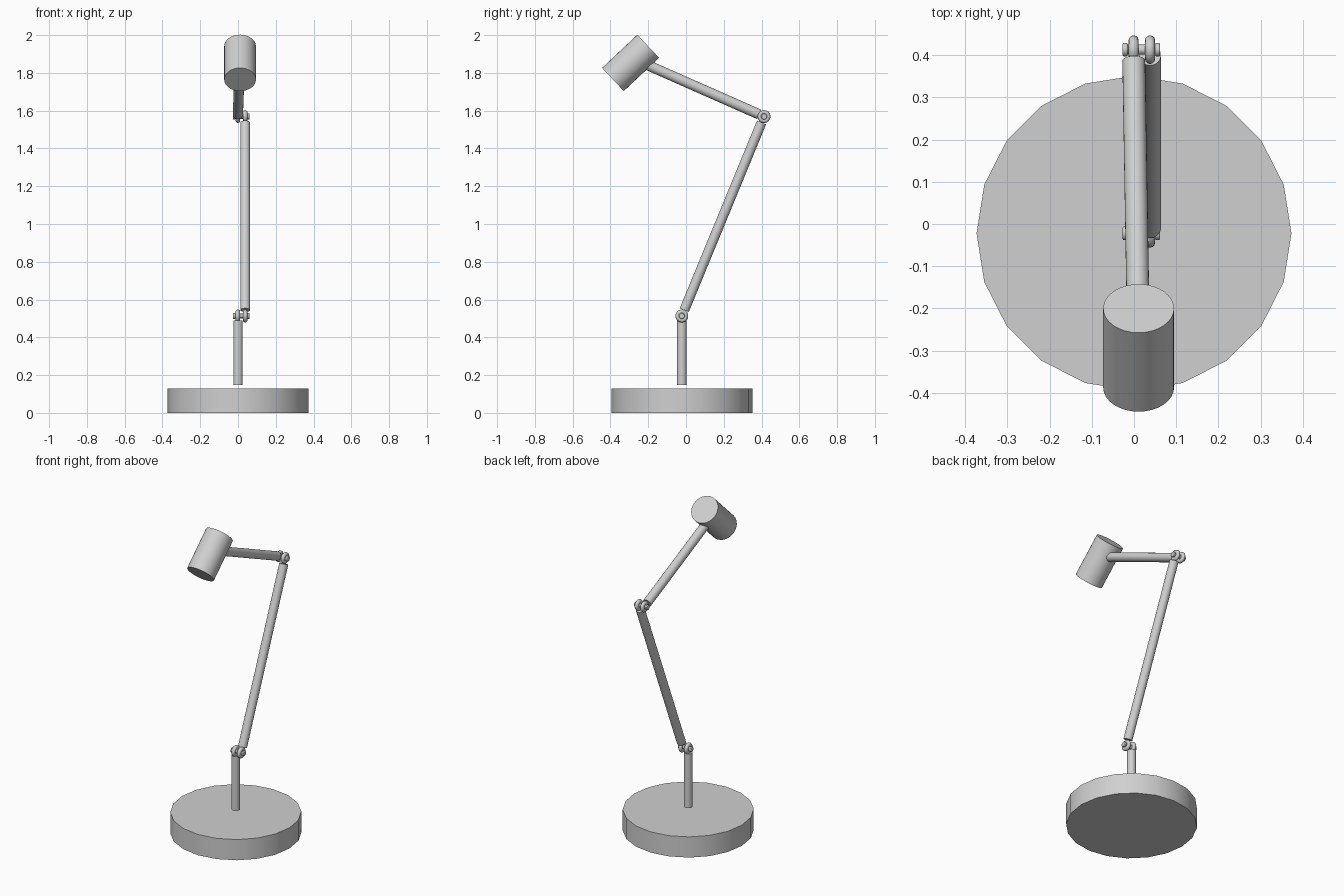
import bpy
from math import radians
from mathutils import Vector

cube = bpy.data.objects.get("Cube")
if cube:
    bpy.data.objects.remove(cube, do_unlink=True)

grey = bpy.data.materials.new("light grey")
grey.use_nodes = True
grey.diffuse_color = (0.63, 0.63, 0.63, 1)
grey.node_tree.nodes["Principled BSDF"].inputs["Base Color"].default_value = (0.63, 0.63, 0.63, 1)


def finish(name):
    obj = bpy.context.object
    obj.name = name
    obj.data.materials.append(grey)
    bpy.ops.object.shade_smooth_by_angle(angle=radians(35))
    return obj


def rod(name, start, end, radius, sides=24):
    """Capped cylinder between two points."""
    a, b = Vector(start), Vector(end)
    turn = (b - a).to_track_quat('Z', 'Y').to_euler()
    bpy.ops.mesh.primitive_cylinder_add(vertices=sides, radius=radius, depth=(b - a).length,
                                        location=(a + b) / 2, rotation=turn)
    return finish(name)


def hinge(name, y, z):
    """Two ring knuckles side by side with a headed pin through them."""
    for side, x in (("right", INNER), ("left", OUTER)):
        bpy.ops.mesh.primitive_torus_add(major_radius=0.022, minor_radius=0.012,
                                         major_segments=24, minor_segments=12,
                                         location=(x, y, z), rotation=(0, radians(90), 0))
        finish(f"{name}_{side}_knuckle")
    rod(f"{name}_pin", (-0.02, y, z), (0.056, y, z), 0.012, 16)
    for side, x in (("right", -0.027), ("left", 0.05)):
        head = rod(f"{name}_{side}_pin_head", (x, y, z), (x + 0.012, y, z), 0.016, 16)
        bevel = head.modifiers.new("rounded rim", 'BEVEL')
        bevel.width = 0.003
        bevel.segments = 2


# Sideways positions of the two knuckles, and the hinge centres
INNER, OUTER = -0.001, 0.038
CENTRE_Y = -0.022
low = Vector((OUTER, CENTRE_Y, 0.513))
high = Vector((OUTER, 0.413, 1.569))

# Base and post
rod("base", (0, CENTRE_Y, 0), (0, CENTRE_Y, 0.13), 0.373, 20).rotation_euler.z = 0
bpy.context.object.rotation_euler.z = radians(90)
rod("post", (0, CENTRE_Y, 0.148), (0, CENTRE_Y, 0.488), 0.025)

# Hinges
hinge("lower_hinge", low.y, low.z)
hinge("upper_hinge", high.y, high.z)

# Lower arm on the left knuckles
along = (high - low).normalized() * 0.034
rod("lower_arm", low + along, high - along, 0.026)

# Upper arm on the right knuckle, running into the lamp head
elbow = Vector((INNER, high.y, high.z))
grip = Vector((0.01, -0.23, 1.853))
rod("upper_arm", elbow + (grip - elbow).normalized() * 0.028, grip, 0.027)

# Lamp head
rod("lamp_head", (0.011, -0.387, 1.765), (0.011, -0.2, 1.941), 0.084, 32)
